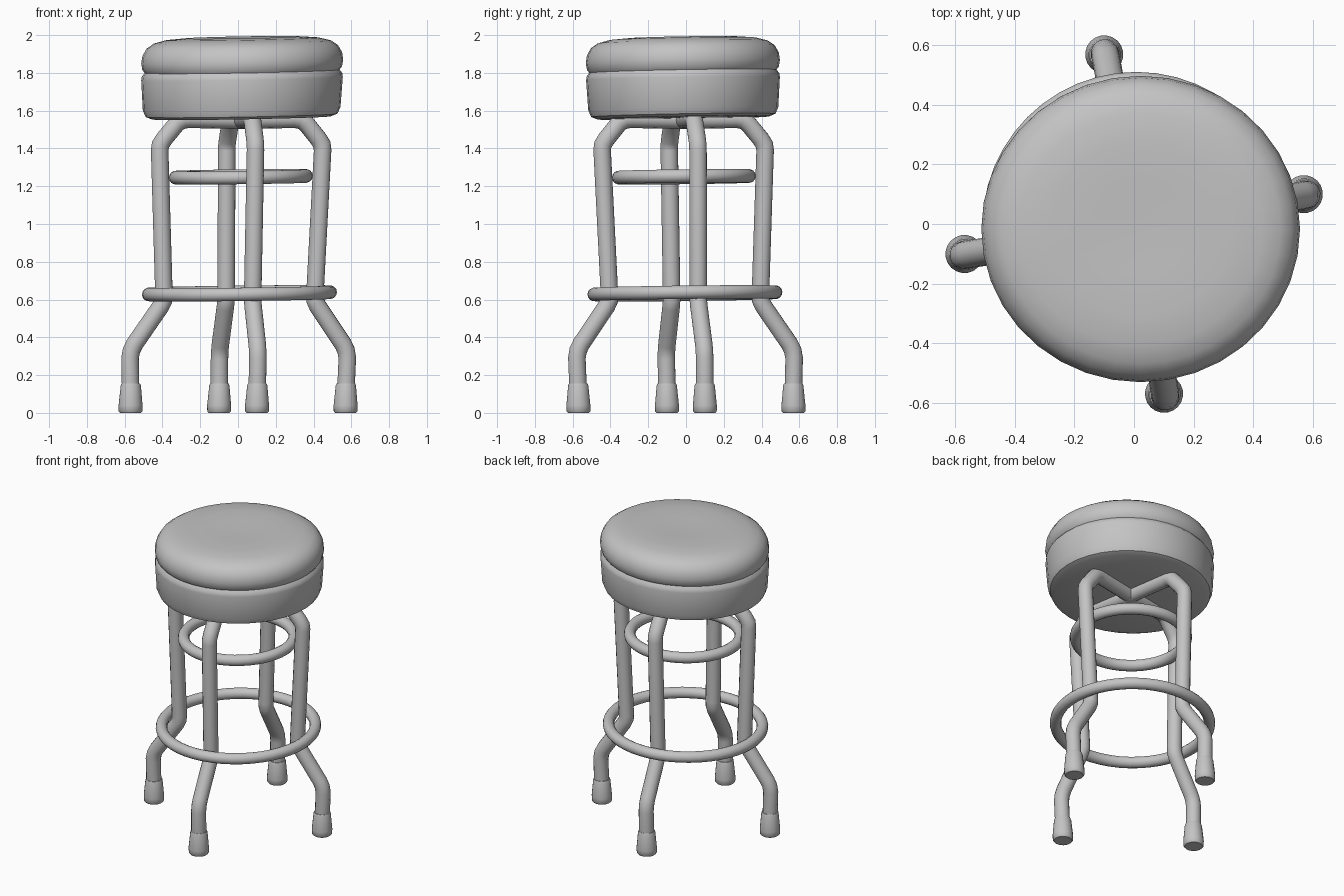
import bpy, bmesh, math
from mathutils import Vector, Matrix

cube = bpy.data.objects.get("Cube")
if cube:
    bpy.data.objects.remove(cube, do_unlink=True)

grey = bpy.data.materials.new("plain grey")
grey.use_nodes = True
colour = (0.55, 0.55, 0.55, 1)
grey.diffuse_color = colour
grey.node_tree.nodes["Principled BSDF"].inputs["Base Color"].default_value = colour


def lean(p):
    """The frame leans slightly to one side as it rises."""
    return Vector((p.x + 0.012 * p.z, p.y - 0.009 * p.z, p.z))


def finish(name, bm, angle=40):
    bmesh.ops.recalc_face_normals(bm, faces=bm.faces)
    mesh = bpy.data.meshes.new(name)
    bm.to_mesh(mesh)
    bm.free()
    mesh.materials.append(grey)
    obj = bpy.data.objects.new(name, mesh)
    bpy.context.collection.objects.link(obj)
    bpy.ops.object.select_all(action='DESELECT')
    obj.select_set(True)
    bpy.context.view_layer.objects.active = obj
    bpy.ops.object.shade_smooth_by_angle(angle=math.radians(angle))
    return obj


def skin(bm, rings, closed=False):
    """Join successive rings of vertices with quads."""
    n = len(rings[0])
    pairs = list(zip(rings, rings[1:]))
    if closed:
        pairs.append((rings[-1], rings[0]))
    for a, b in pairs:
        for i in range(n):
            j = (i + 1) % n
            bm.faces.new((a[i], a[j], b[j], b[i]))
    if not closed:
        bm.faces.new(rings[0])
        bm.faces.new(rings[-1])


def lathe(profile, sides):
    """Revolve (radius, height) points about z, capping both ends."""
    bm = bmesh.new()
    rings = [[bm.verts.new((r * math.cos(math.tau * i / sides),
                            r * math.sin(math.tau * i / sides), z))
              for i in range(sides)] for r, z in profile]
    skin(bm, rings)
    return bm


def tube(path, radius, sides=16):
    """Sweep a circle with mitred bends along a path in the xz plane."""
    bm = bmesh.new()
    pts = [Vector((x, 0, z)) for x, z in path]
    rings = []
    for i, p in enumerate(pts):
        before = (p - pts[i - 1]).normalized() if i else None
        after = (pts[i + 1] - p).normalized() if i < len(pts) - 1 else None
        before, after = before or after, after or before
        t = (before + after).normalized()
        side = Vector((0, 1, 0)).cross(t) / t.dot(before)
        rings.append([bm.verts.new(p + radius * (math.cos(a) * side
                                                 + math.sin(a) * Vector((0, 1, 0))))
                      for a in (math.tau * k / sides for k in range(sides))])
    skin(bm, rings)
    return bm


def place(bm, matrix=Matrix()):
    bm.transform(matrix)
    for v in bm.verts:
        v.co = lean(v.co)
    return bm


# Seat: drum base, seam groove and padded cushion, slightly oval and tilted
seat_profile = [(0.2, 1.56), (0.455, 1.562), (0.488, 1.575), (0.503, 1.61),
                (0.513, 1.77), (0.51, 1.79), (0.496, 1.808), (0.508, 1.825),
                (0.514, 1.86), (0.508, 1.9), (0.487, 1.938), (0.45, 1.964),
                (0.39, 1.98), (0.29, 1.988), (0.15, 1.984), (0.03, 1.981)]
bm = lathe(seat_profile, 36)
for v in bm.verts:
    v.co.x *= 1.04
    v.co.z += 0.018 * (v.co.x + v.co.y)
finish("seat", place(bm))

# Legs: bent tubes running from each foot to the crossing under the seat
leg_path = [(0.578, 0.1), (0.584, 0.29), (0.577, 0.33), (0.56, 0.365),
            (0.422, 0.565), (0.408, 0.595), (0.406, 0.63), (0.438, 1.39),
            (0.434, 1.42), (0.415, 1.45), (0.345, 1.535), (0.315, 1.552),
            (0.28, 1.555), (0, 1.55)]
foot_profile = [(0.056, 0), (0.063, 0.008), (0.064, 0.04), (0.054, 0.145),
                (0.05, 0.155)]
for k, side in enumerate(("left", "back", "right", "front")):
    turn = Matrix.Rotation(math.radians(10 + 90 * k), 4, 'Z')
    finish(side + "_leg", place(tube(leg_path, 0.047), turn))
    finish(side + "_foot", place(lathe(foot_profile, 20),
                                 turn @ Matrix.Translation((0.578, 0, 0))))

# Brace ring inside the legs and footrest ring outside them
for name, major, minor, height in (("upper_ring", 0.345, 0.036, 1.25),
                                   ("footrest_ring", 0.48, 0.036, 0.633)):
    bm = bmesh.new()
    rings = []
    for i in range(48):
        turn = Matrix.Rotation(math.tau * i / 48, 3, 'Z')
        rings.append([bm.verts.new(turn @ Vector((major + minor * math.cos(a), 0,
                                                  height + minor * math.sin(a))))
                      for a in (math.tau * k / 14 for k in range(14))])
    skin(bm, rings, closed=True)
    for v in bm.verts:
        v.co.z += 0.012 * (v.co.x + v.co.y)
    finish(name, place(bm))
